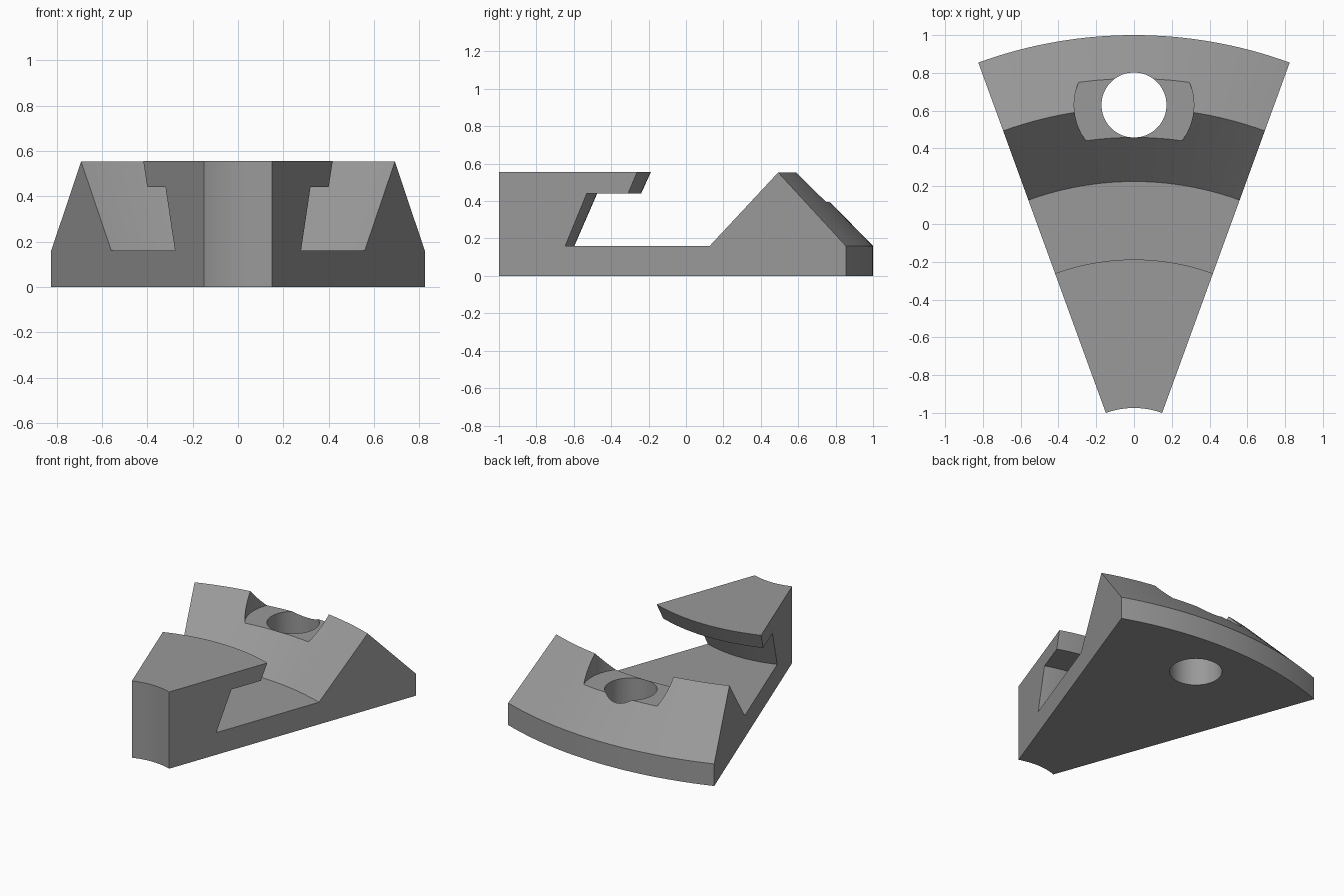
import bpy, bmesh, math

if "Cube" in bpy.data.objects:
    bpy.data.objects.remove(bpy.data.objects["Cube"])

HALF_ANGLE = math.radians(20)
AXIS_Y = -1.41          # centre line that the profile is swept around
STEPS = 32

# Cross-section as (radius, height): hooked inner end, flat floor, outer ridge
PROFILE = [(0.436, 0), (2.41, 0), (2.41, 0.16), (2.025, 0.553), (1.635, 0.16),
           (0.813, 0.16), (0.935, 0.44), (1.17, 0.44), (1.222, 0.555), (0.436, 0.555)]

grey = bpy.data.materials.new("plain grey")
grey.diffuse_color = (0.32, 0.32, 0.32, 1)
grey.use_nodes = True
grey.node_tree.nodes["Principled BSDF"].inputs["Base Color"].default_value = grey.diffuse_color


def swept_wedge(name):
    """Sweep the profile through the wedge angle and cap both sides."""
    bm = bmesh.new()
    rings = []
    for i in range(STEPS + 1):
        a = -HALF_ANGLE + 2 * HALF_ANGLE * i / STEPS
        rings.append([bm.verts.new((r * math.sin(a), AXIS_Y + r * math.cos(a), z))
                      for r, z in PROFILE])
    n = len(PROFILE)
    for a, b in zip(rings, rings[1:]):
        for j in range(n):
            k = (j + 1) % n
            bm.faces.new((a[j], a[k], b[k], b[j]))
    bm.faces.new(rings[0])
    bm.faces.new(rings[-1])
    bmesh.ops.recalc_face_normals(bm, faces=bm.faces)
    mesh = bpy.data.meshes.new(name)
    bm.to_mesh(mesh)
    bm.free()
    obj = bpy.data.objects.new(name, mesh)
    bpy.context.collection.objects.link(obj)
    mesh.materials.append(grey)
    return obj


def cut_round(target, name, radius, z0, z1):
    """Cut a vertical round recess through the ridge."""
    bpy.ops.mesh.primitive_cylinder_add(vertices=64, radius=radius, depth=z1 - z0,
                                        location=(0, 0.63, (z0 + z1) / 2))
    cutter = bpy.context.object
    cutter.name = name
    cutter.hide_render = True
    cutter.data.materials.append(grey)
    mod = target.modifiers.new(name, 'BOOLEAN')
    mod.operation = 'DIFFERENCE'
    mod.solver = 'EXACT'
    mod.object = cutter
    bpy.context.view_layer.objects.active = target
    bpy.ops.object.modifier_apply(modifier=mod.name)
    bpy.data.objects.remove(cutter, do_unlink=True)


jaw = swept_wedge("clamp_jaw")
cut_round(jaw, "bolt_head_recess", 0.317, 0.395, 1.0)
cut_round(jaw, "bolt_hole", 0.172, -0.2, 1.2)

# Smooth curved walls, crisp corners
bpy.ops.object.select_all(action='DESELECT')
jaw.select_set(True)
bpy.context.view_layer.objects.active = jaw
bpy.ops.object.shade_smooth_by_angle(angle=math.radians(25))
